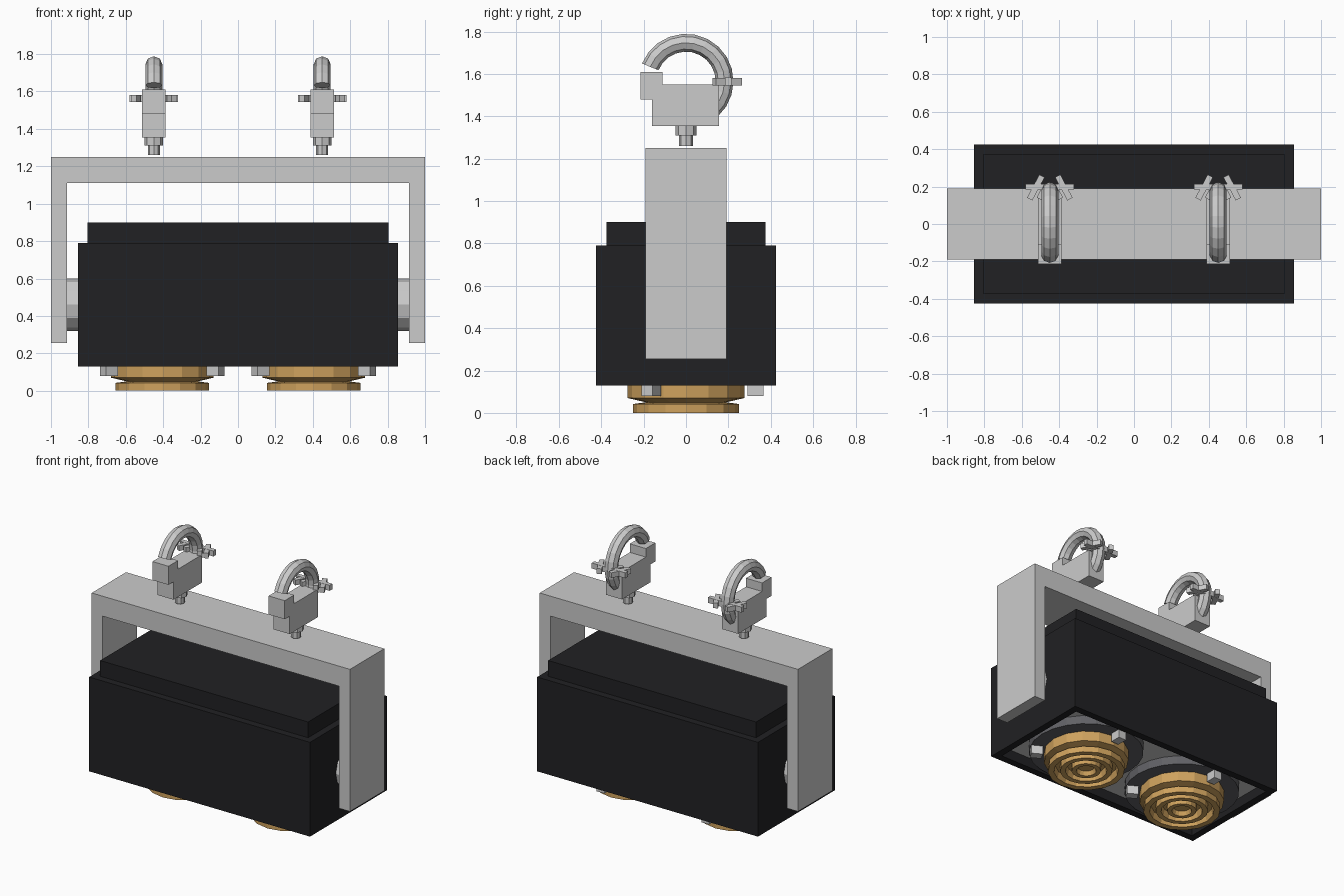
import bpy, bmesh, math
from mathutils import Matrix, Vector

if "Cube" in bpy.data.objects:
    bpy.data.objects.remove(bpy.data.objects["Cube"])


def material(name, color):
    m = bpy.data.materials.new(name)
    m.diffuse_color = (*color, 1)
    m.use_nodes = True
    m.node_tree.nodes["Principled BSDF"].inputs["Base Color"].default_value = m.diffuse_color
    return m


BLACK = material("black_paint", (0.015, 0.015, 0.017))
GOLD = material("amber_glass", (0.62, 0.36, 0.11))
DARK = material("dark_grey", (0.12, 0.12, 0.13))
WHITE = material("reflector", (0.75, 0.76, 0.78))


def finish(name, bm, mat=None):
    bmesh.ops.recalc_face_normals(bm, faces=bm.faces)
    me = bpy.data.meshes.new(name)
    bm.to_mesh(me)
    bm.free()
    ob = bpy.data.objects.new(name, me)
    bpy.context.collection.objects.link(ob)
    if mat:
        me.materials.append(mat)
    return ob


def box(name, lo, hi, mat=None):
    bm = bmesh.new()
    lo, hi = Vector(lo), Vector(hi)
    bmesh.ops.create_cube(bm, size=1, matrix=Matrix.Translation((lo + hi) / 2)
                          @ Matrix.Diagonal((*(hi - lo), 1)))
    return finish(name, bm, mat)


def bar(name, centre, size, angle, mat=None):
    bm = bmesh.new()
    bmesh.ops.create_cube(bm, size=1, matrix=Matrix.Translation(centre)
                          @ Matrix.Rotation(angle, 4, 'Z') @ Matrix.Diagonal((*size, 1)))
    return finish(name, bm, mat)


def lathe(name, profile, loc, sides, mat=None, rot=Matrix()):
    """Spin an (r, z) profile round z; r = 0 ends become poles."""
    bm = bmesh.new()
    vs = [bm.verts.new((r, 0, z)) for r, z in profile]
    es = [bm.edges.new(p) for p in zip(vs, vs[1:])]
    bmesh.ops.spin(bm, geom=vs + es, cent=(0, 0, 0), axis=(0, 0, 1),
                   angle=2 * math.pi, steps=sides, use_duplicate=False)
    bmesh.ops.remove_doubles(bm, verts=bm.verts, dist=1e-5)
    bmesh.ops.transform(bm, matrix=Matrix.Translation(loc) @ rot, verts=bm.verts)
    return finish(name, bm, mat)


def prism(name, outline, y0, y1, mat=None):
    """Extrude an (x, z) outline along y."""
    bm = bmesh.new()
    f = bm.faces.new([bm.verts.new((x, y0, z)) for x, z in outline])
    new = bmesh.ops.extrude_face_region(bm, geom=[f])["geom"]
    bmesh.ops.translate(bm, vec=(0, y1 - y0, 0),
                        verts=[v for v in new if isinstance(v, bmesh.types.BMVert)])
    return finish(name, bm, mat)


# Housing: open-bottomed shell with a stepped lid
bm = bmesh.new()
rings = []
for hx, hy, z in [(.805, .375, .70), (.805, .375, .13), (.855, .425, .13), (.855, .425, .79),
                  (.805, .375, .79), (.805, .375, .90)]:
    rings.append([bm.verts.new((sx * hx, sy * hy, z))
                  for sx, sy in [(-1, -1), (1, -1), (1, 1), (-1, 1)]])
for a, b in zip(rings, rings[1:]):
    for i in range(4):
        j = (i + 1) % 4
        bm.faces.new((a[i], a[j], b[j], b[i]))
bm.faces.new(rings[0])
bm.faces.new(rings[-1])
finish("housing", bm, BLACK)

# Mounting panel inside the opening
box("lamp_panel", (-.805, -.375, .20), (.805, .375, .23), WHITE)

# Yoke bracket
half = [(1, 1.25), (1, .255), (.915, .255), (.915, 1.11)]
prism("yoke", half + [(-x, z) for x, z in reversed(half)], -.19, .19)

for s, side in [(-1, "left"), (1, "right")]:
    # Pivot between yoke and housing
    lathe("pivot_" + side, [(0, -.04), (.14, -.04), (.14, .04), (0, .04)],
          (s * .885, 0, .46), 12, rot=Matrix.Rotation(math.pi / 2, 4, 'Y'))

    # Lamp: bezel ring, stepped glass, three clips
    lx = s * .405
    lathe("lamp_bezel_" + side, [(.26, .14), (.372, .14), (.372, .21), (.26, .21), (.26, .14)],
          (lx, 0, 0), 24, DARK)
    lathe("lamp_glass_" + side,
          [(0, .19), (.275, .19), (.275, .07), (.19, .05), (.25, .042), (.25, 0), (.21, 0),
           (.20, .045), (.17, .045), (.17, 0), (.135, 0), (.125, .045), (.095, .045),
           (.095, 0), (.065, 0), (.055, .03), (0, .03)], (lx, 0, 0), 16, GOLD)
    for k in range(3):
        a = math.radians(90 + 120 * k)
        bar(f"lamp_clip_{side}_{k}", (lx + .328 * math.cos(a), .328 * math.sin(a), .115),
            (.076, .06, .07), a)

    # Clamp body with raised jaw, and bolt stem
    cx = s * .45
    box("clamp_body_" + side, (cx - .0625, -.16, 1.355), (cx + .0625, .155, 1.55))
    box("clamp_jaw_" + side, (cx - .0625, -.215, 1.48), (cx + .0625, -.11, 1.61))
    lathe("clamp_stem_" + side, [(0, 1.36), (.05, 1.36), (.05, 1.31), (.032, 1.31),
                                 (.032, 1.26), (0, 1.26)], (cx, 0, 0), 8)

    # Hook: octagonal tube swept along an arc
    bm = bmesh.new()
    sections, steps = [], 14
    for i in range(steps + 1):
        a = math.radians(158 - 222 * i / steps)
        sec = []
        for k in range(8):
            t = math.tau * k / 8
            r = .182 + .042 * math.cos(t)
            sec.append(bm.verts.new((cx + .045 * math.sin(t), r * math.cos(a),
                                     1.565 + r * math.sin(a))))
        sections.append(sec)
    for p, q in zip(sections, sections[1:]):
        for k in range(8):
            bm.faces.new((p[k], p[k - 1], q[k - 1], q[k]))
    bm.faces.new(sections[0])
    bm.faces.new(sections[-1])
    finish("clamp_hook_" + side, bm)

    # Wing bolt: cross rod with a small splayed wing each end
    bar("wing_rod_" + side, (cx, .2, 1.563), (.26, .03, .038), 0)
    for w in (-1, 1):
        bar(f"wing_{side}_{w}", (cx + w * .075, .195, 1.563), (.14, .032, .036),
            math.radians(90 + w * 28))
        bar(f"wing_cross_{side}_{w}", (cx + w * .04, .165, 1.563), (.07, .032, .036),
            math.radians(90 + w * 28))
